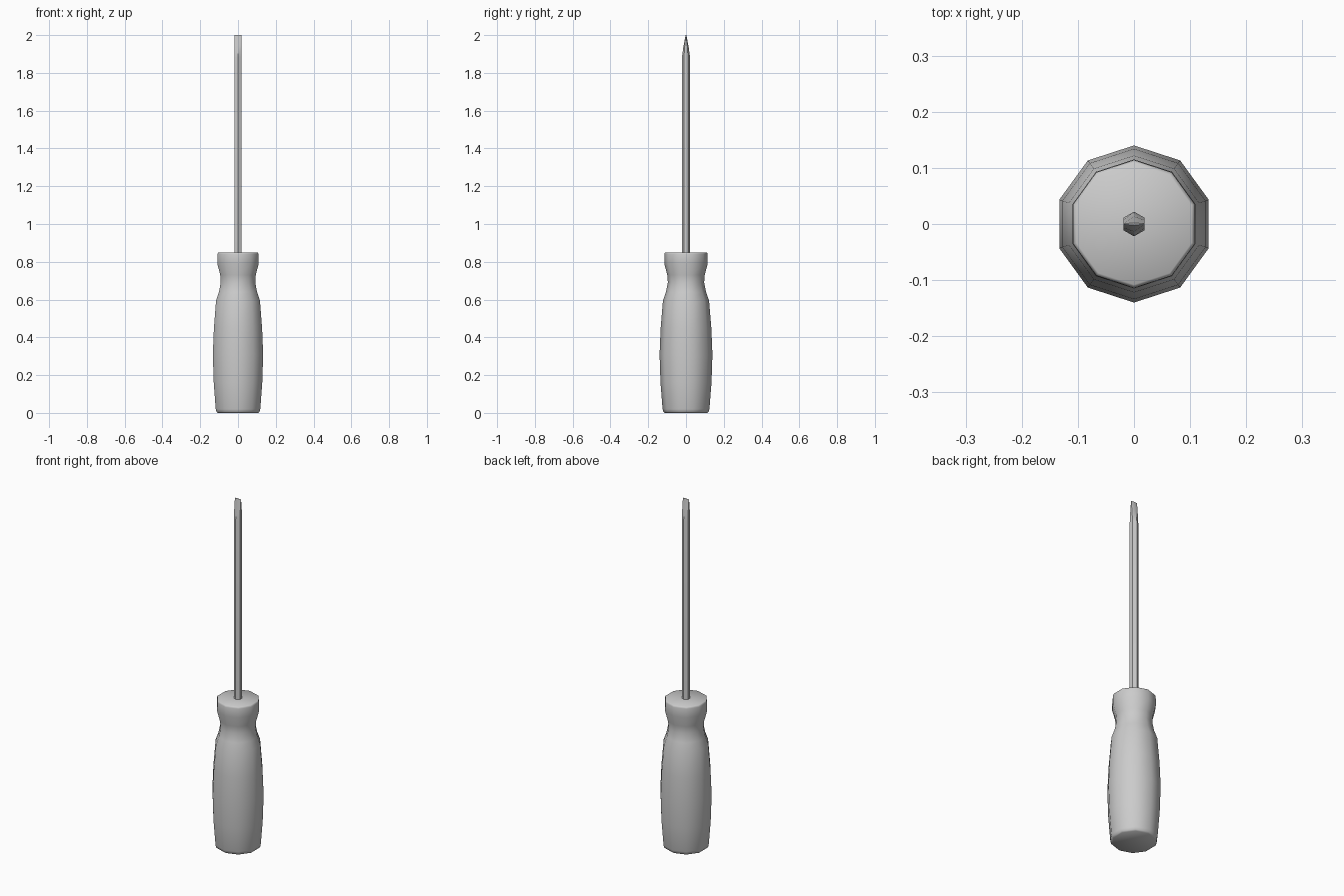
import bpy, bmesh, math

if "Cube" in bpy.data.objects:
    bpy.data.objects.remove(bpy.data.objects["Cube"])


def loft(name, rings, sides):
    """Stack of polygon rings (z, x radius, y radius), capped at both ends."""
    bm = bmesh.new()
    loops = []
    for z, rx, ry in rings:
        loops.append([bm.verts.new((rx * math.cos(a), ry * math.sin(a), z))
                      for a in (math.pi / 2 + 2 * math.pi * i / sides for i in range(sides))])
    for lo, hi in zip(loops, loops[1:]):
        for i in range(sides):
            j = (i + 1) % sides
            bm.faces.new((lo[i], lo[j], hi[j], hi[i]))
    bm.faces.new(loops[0][::-1])
    bm.faces.new(loops[-1])
    bmesh.ops.recalc_face_normals(bm, faces=bm.faces)
    mesh = bpy.data.meshes.new(name)
    bm.to_mesh(mesh)
    bm.free()
    ob = bpy.data.objects.new(name, mesh)
    bpy.context.collection.objects.link(ob)
    return ob


def smooth(ob, degrees):
    bpy.ops.object.select_all(action='DESELECT')
    ob.select_set(True)
    bpy.context.view_layer.objects.active = ob
    bpy.ops.object.shade_smooth_by_angle(angle=math.radians(degrees))


# Ten-sided handle: barrel grip, narrow neck and collar
profile = [(0, 0.113), (0.006, 0.12), (0.02, 0.124), (0.16, 0.135), (0.31, 0.14),
           (0.45, 0.134), (0.595, 0.122), (0.64, 0.106), (0.69, 0.096), (0.73, 0.099),
           (0.79, 0.115), (0.84, 0.114), (0.847, 0.112), (0.85, 0.108)]
handle = loft("handle", [(z, r, r) for z, r in profile], 10)
smooth(handle, 50)

# Hexagonal shaft, flattened to a blade edge at the tip
R = 0.022
blade = [(0.83, 1), (1.88, 1), (1.94, 0.62), (2.0, 0.08)]
shaft = loft("shaft", [(z, R, R * s) for z, s in blade], 6)
smooth(shaft, 30)
